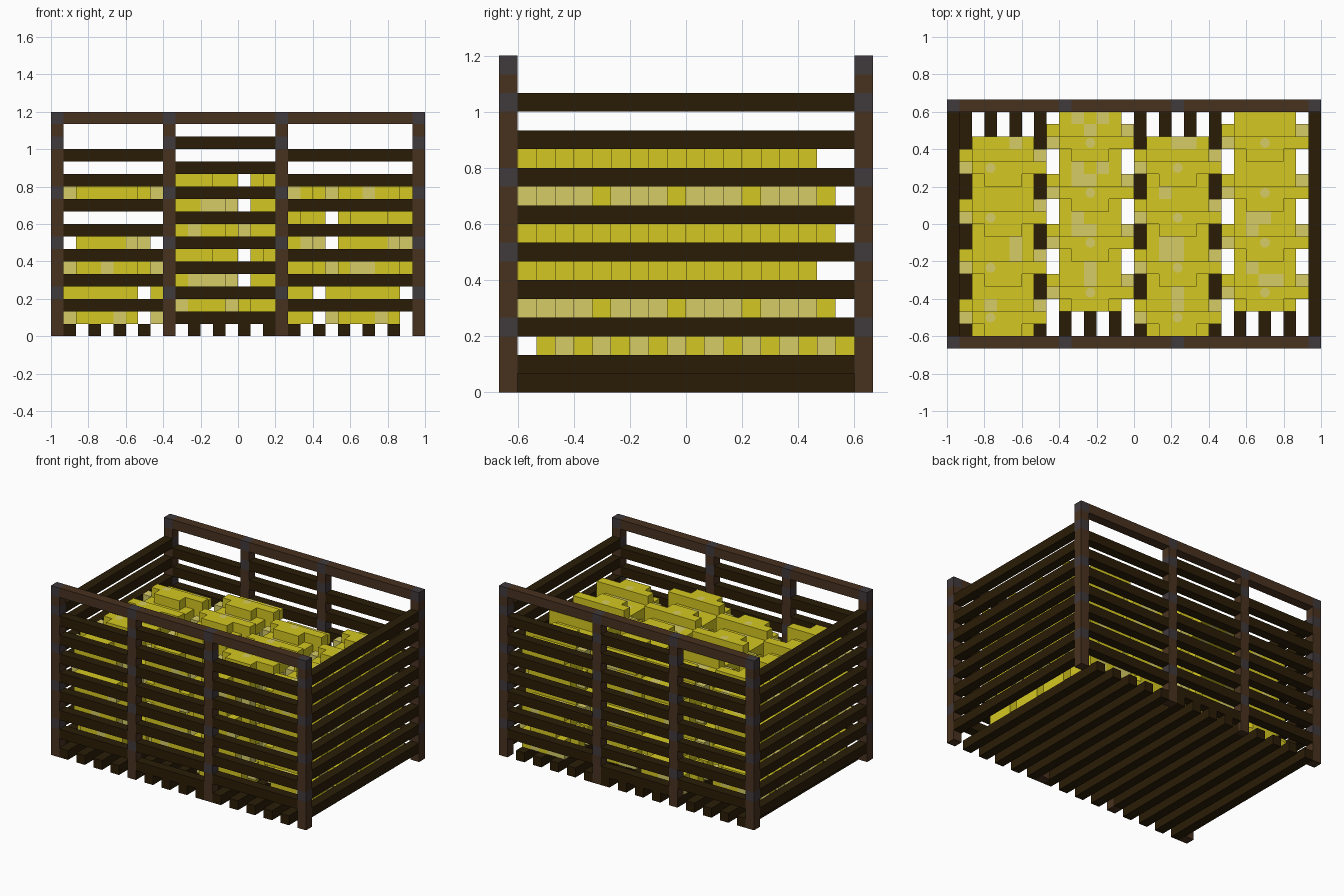
import bpy, bmesh, random
from mathutils import Matrix, Vector

if "Cube" in bpy.data.objects:
    bpy.data.objects.remove(bpy.data.objects["Cube"], do_unlink=True)

random.seed(4)
U = 2 / 30  # one building block
ORIGIN = Vector((-15, -10, 0))


def material(name, *rgb):
    color = [(c / 255) ** 2.2 for c in rgb] + [1]
    m = bpy.data.materials.new(name)
    m.use_nodes = True
    m.diffuse_color = color
    m.node_tree.nodes["Principled BSDF"].inputs["Base Color"].default_value = color
    return m


frame_brown = material("frame brown", 73, 53, 36)
slat_brown = material("dark slat brown", 46, 34, 15)
joint_grey = material("joint grey", 66, 60, 62)
yellow = material("fruit yellow", 212, 198, 38)
pale = material("pale fruit yellow", 214, 203, 103)


def add_box(bm, low, high, slot=0):
    low, high = Vector(low), Vector(high)
    centre = (low + high) / 2 + ORIGIN
    size = high - low
    mat = Matrix.Translation(centre * U) @ Matrix.Diagonal((*(size * U), 1))
    verts = bmesh.ops.create_cube(bm, size=1, matrix=mat)["verts"]
    for f in {f for v in verts for f in v.link_faces}:
        f.material_index = slot


def finish(bm, name, *mats):
    mesh = bpy.data.meshes.new(name)
    bm.to_mesh(mesh)
    bm.free()
    for m in mats:
        mesh.materials.append(m)
    obj = bpy.data.objects.new(name, mesh)
    bpy.context.collection.objects.link(obj)


POSTS = (0, 9, 18, 29)
JOINTS = (3, 7, 11, 15, 17)

# Posts with grey joint blocks, and the top rail between them
for y, side in ((0, "front"), (19, "back")):
    for n, x in enumerate(POSTS):
        bm = bmesh.new()
        bottom = 0
        for z in JOINTS:
            if z > bottom:
                add_box(bm, (x, y, bottom), (x + 1, y + 1, z))
            add_box(bm, (x, y, z), (x + 1, y + 1, z + 1), 1)
            bottom = z + 1
        finish(bm, f"{side}_post_{n + 1}", frame_brown, joint_grey)
    bm = bmesh.new()
    for a, b in zip(POSTS, POSTS[1:]):
        add_box(bm, (a + 1, y, 17), (b, y + 1, 18))
    finish(bm, f"{side}_top_rail", frame_brown)

    # Staggered long-side slats: the middle bay sits one block off the outer bays
    bm = bmesh.new()
    for n, (a, b) in enumerate(zip(POSTS, POSTS[1:])):
        for z in (range(1, 16, 2) if n == 1 else range(2, 15, 2)):
            add_box(bm, (a + 1, y, z), (b, y + 1, z + 1))
    finish(bm, f"{side}_slats", slat_brown)

# Short-side slats
for x, side in ((0, "right"), (29, "left")):
    bm = bmesh.new()
    for z in range(1, 16, 2):
        add_box(bm, (x, 1, z), (x + 1, 19, z + 1))
    finish(bm, f"{side}_slats", slat_brown)

# Floor slats, flush with the outside of the frame
bm = bmesh.new()
for x in range(1, 28, 2):
    add_box(bm, (x, 0, 0), (x + 1, 20, 1))
finish(bm, "floor_slats", slat_brown)


def fruit_cells(mid_depth):
    """Blocks of one fruit: lopsided body, blunt end at high x, tip at low x."""
    cells = set()

    def fill(xs, ys, zs):
        cells.update((x, y, z) for x in xs for y in ys for z in zs)

    fill(range(1, 6), range(3), [0])
    fill(range(1, 6), range(mid_depth), [1])
    fill(range(2, 5), range(2), [2])
    fill(range(1, 7), [1], range(3))
    fill([0], [1], [1])
    return cells


def is_pale(x, y, z):
    if x == 0 or (z == 0 and y < 2 and x > 4):
        return True
    return z < 2 and 1 < x < 5 and random.random() < 0.3


def add_block_shell(bm, cells):
    """Outer faces of a group of blocks; cells maps position to colour slot."""
    for cell, slot in sorted(cells.items()):
        for axis in range(3):
            for step in (-1, 1):
                n = Vector((0, 0, 0))
                n[axis] = step
                if tuple(int(c) for c in Vector(cell) + n) in cells:
                    continue
                s = Vector((0, 0, 0))
                s[(axis + 1) % 3] = 0.5
                t = n.cross(s)
                mid = Vector(cell) + Vector((0.5, 0.5, 0.5)) + n / 2 + ORIGIN
                corners = (mid + s + t, mid - s + t, mid - s - t, mid + s - t)
                f = bm.faces.new([bm.verts.new(c * U) for c in corners])
                f.material_index = slot


# Fruit in four columns and four layers; alternate columns are pushed back,
# and the bottom layer is turned half way round
for col in range(4):
    x0 = 1 + 7 * col
    y0 = 1 + 2 * (col % 2)
    cells = {}
    for layer in range(4):
        for row in range(4):
            for x, y, z in sorted(fruit_cells(4 if layer % 2 else 3)):
                if col == 0 and layer == 2 and z == 2:
                    continue
                slot = int(is_pale(x, y, z))
                if layer == 0:
                    x, y = 6 - x, 3 - y
                cells[x0 + x, y0 + 4 * row + y, 1 + 3 * layer + z] = slot
    bm = bmesh.new()
    add_block_shell(bm, cells)
    # pale round marks on the top layer
    for row in range(4):
        mark = (Vector((x0 + (2.5 if col == 0 else 3.5), y0 + 4 * row + 1.5, 13.03)) + ORIGIN) * U
        disc = bmesh.ops.create_circle(bm, cap_ends=True, segments=12, radius=0.4 * U,
                                       matrix=Matrix.Translation(mark))["verts"]
        for f in disc[0].link_faces:
            f.material_index = 1
    bmesh.ops.remove_doubles(bm, verts=bm.verts, dist=0.0005)
    finish(bm, f"fruit_column_{col + 1}", yellow, pale)
